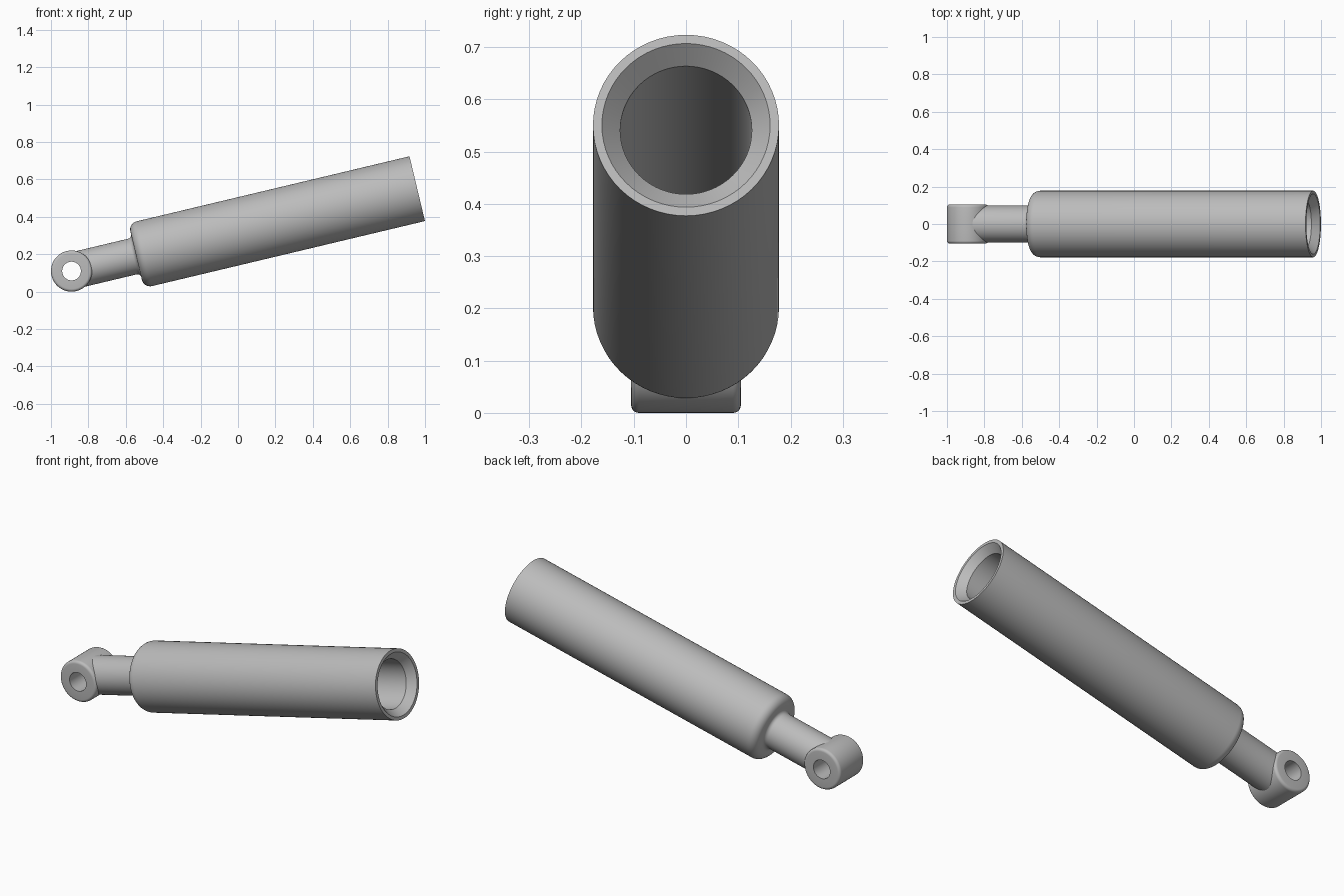
import bpy
import bmesh
from math import sin, cos, pi, radians
from mathutils import Vector

cube = bpy.data.objects.get("Cube")
if cube:
    bpy.data.objects.remove(cube)

# Single grey metal finish
GREY = (0.5, 0.5, 0.5, 1.0)
metal = bpy.data.materials.new("grey_metal")
metal.use_nodes = True
metal.diffuse_color = GREY
metal.node_tree.nodes["Principled BSDF"].inputs["Base Color"].default_value = GREY

PIVOT = Vector((-0.89, 0.0, 0.11))
TILT = radians(90 - 13.4)


def arc(r, h, radius, start, end, steps=5):
    """Profile points (radius, height) along a circular arc, angles in degrees."""
    angles = [radians(start + (end - start) * i / steps) for i in range(steps + 1)]
    return [(r + radius * cos(a), h + radius * sin(a)) for a in angles]


def lathe(name, profile, rotation, closed=False, segments=64):
    """Revolve a profile about local Z and place it at the pivot."""
    bm = bmesh.new()
    verts = [bm.verts.new((r, 0, h)) for r, h in profile]
    edges = [bm.edges.new(pair) for pair in zip(verts, verts[1:])]
    if closed:
        edges.append(bm.edges.new((verts[-1], verts[0])))
    bmesh.ops.spin(bm, geom=verts + edges, cent=(0, 0, 0), axis=(0, 0, 1),
                   angle=2 * pi, steps=segments, use_merge=False)
    bmesh.ops.remove_doubles(bm, verts=bm.verts[:], dist=0.0002)
    bmesh.ops.recalc_face_normals(bm, faces=bm.faces[:])
    mesh = bpy.data.meshes.new(name)
    bm.to_mesh(mesh)
    bm.free()
    mesh.materials.append(metal)
    obj = bpy.data.objects.new(name, mesh)
    obj.location = PIVOT
    obj.rotation_euler = rotation
    bpy.context.collection.objects.link(obj)
    bpy.ops.object.select_all(action="DESELECT")
    obj.select_set(True)
    bpy.context.view_layer.objects.active = obj
    bpy.ops.object.shade_smooth_by_angle(angle=radians(30))
    return obj


# Mounting eye: ring with rounded outer rims and a clear through hole
EYE_R, HOLE_R, HALF_W, RIM = 0.11, 0.05, 0.105, 0.015
eye = [(HOLE_R, -HALF_W)]
eye += arc(EYE_R - RIM, -HALF_W + RIM, RIM, -90, 0)
eye += arc(EYE_R - RIM, HALF_W - RIM, RIM, 0, 90)
eye += [(HOLE_R, HALF_W)]
lathe("mounting_eye", eye, (radians(90), 0, 0), closed=True)

# Neck rod: starts inside the eye wall, flares into the barrel
ROD_R, START, END, FLARE = 0.098, 0.355, 1.9, 0.02
rod = [(0, 0.051), (ROD_R, 0.051)]
rod += arc(ROD_R + FLARE, START - FLARE, FLARE, 180, 90)
lathe("neck_rod", rod, (0, TILT, 0))

# Barrel: rounded shoulder, flat lip, chamfered mouth and deep bore
BODY_R, LIP_R, BORE_R, ROUND = 0.178, 0.161, 0.126, 0.045
barrel = [(0, START)]
barrel += arc(BODY_R - ROUND, START + ROUND, ROUND, -90, 0, 8)
barrel += [(BODY_R, END), (LIP_R, END), (BORE_R, END - 0.04),
           (BORE_R, START + 0.1), (0, START + 0.1)]
lathe("barrel", barrel, (0, TILT, 0))
